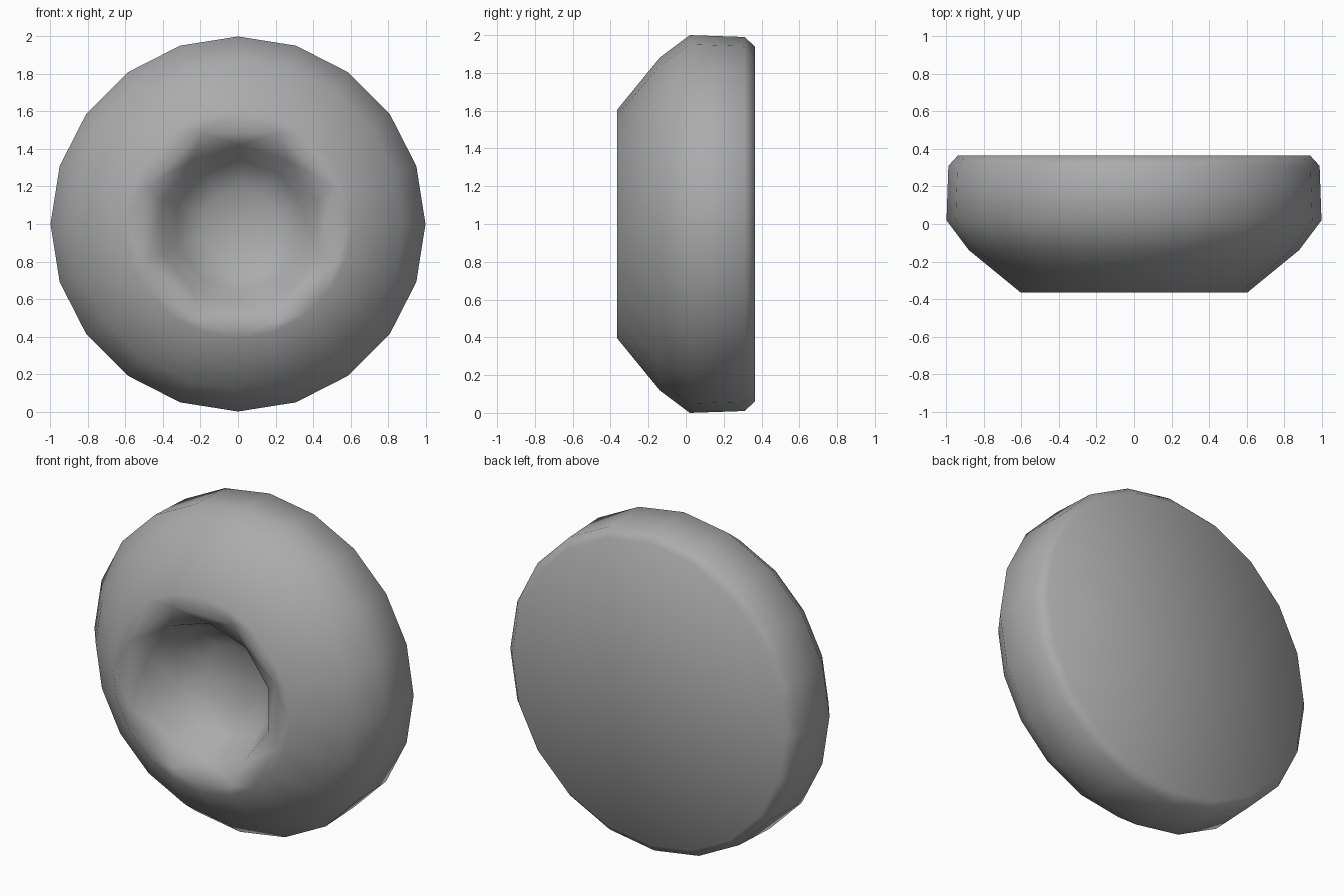
import bpy, bmesh, math

if "Cube" in bpy.data.objects:
    bpy.data.objects.remove(bpy.data.objects["Cube"])

bm = bmesh.new()


def ring(radius, y, count, cx=0.0, cz=1.0, turn=0.0):
    """Closed loop of edges around the wheel axis."""
    vs = []
    for i in range(count):
        a = math.tau * i / count + turn
        vs.append(bm.verts.new((cx + radius * math.cos(a), y, cz + radius * math.sin(a))))
    return [bm.edges.new((vs[i], vs[(i + 1) % count])) for i in range(count)]


def cap(edges, y, cz=1.0):
    """Close a loop with a fan to a centre point."""
    c = bm.verts.new((0, y, cz))
    for e in edges:
        bm.faces.new((e.verts[0], e.verts[1], c))


# outer shell, back to front: (radius, y)
outer = [(0.94, 0.365), (0.99, 0.31), (1.0, 0.02), (0.88, -0.14), (0.605, -0.365)]
# dished recess, rim to floor, with coarser facets
inner = [(0.54, -0.36), (0.43, -0.30), (0.35, -0.13), (0.2, -0.05)]
turn = math.pi / 8
loops = [ring(r, y, 20) for r, y in outer]
loops += [ring(r, y, 8 if i == 0 else 10, 0.01, 0.99, turn if i == 0 else math.pi / 10)
          for i, (r, y) in enumerate(inner)]

for a, b in zip(loops, loops[1:]):
    bmesh.ops.bridge_loops(bm, edges=a + b)

# flat back and recess floor
cap(loops[0], 0.365)
cap(loops[-1], -0.03, 0.99)

bmesh.ops.triangulate(bm, faces=[f for f in bm.faces if len(f.verts) > 4])
bmesh.ops.recalc_face_normals(bm, faces=bm.faces[:])
for f in bm.faces:
    f.smooth = True

mesh = bpy.data.meshes.new("dished_wheel")
bm.to_mesh(mesh)
bm.free()
wheel = bpy.data.objects.new("dished_wheel", mesh)
bpy.context.collection.objects.link(wheel)

# dark grey finish
mat = bpy.data.materials.new("dark_grey")
mat.diffuse_color = (0.41, 0.41, 0.41, 1)
mat.use_nodes = True
mat.node_tree.nodes["Principled BSDF"].inputs["Base Color"].default_value = mat.diffuse_color
mesh.materials.append(mat)
